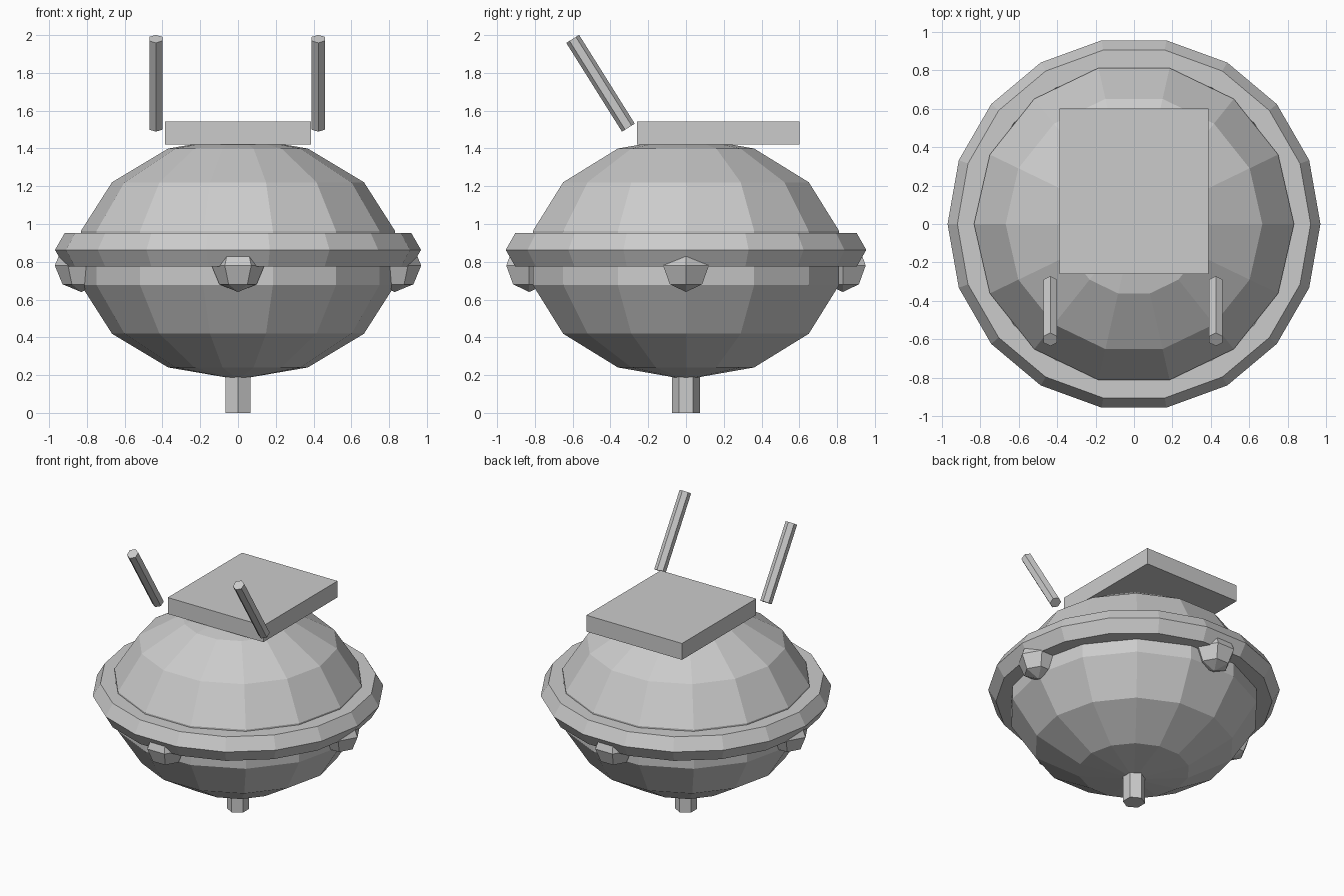
import bpy, bmesh
from math import sin, cos, pi, tau
from mathutils import Vector

cube = bpy.data.objects.get("Cube")
if cube:
    bpy.data.objects.remove(cube, do_unlink=True)

GREY = (0.6, 0.6, 0.6, 1)
grey = bpy.data.materials.new("plain grey")
grey.use_nodes = True
grey.diffuse_color = GREY
grey.node_tree.nodes["Principled BSDF"].inputs["Base Color"].default_value = GREY


def finish(bm, name, location):
    """Turn a bmesh into a flat shaded object."""
    bmesh.ops.recalc_face_normals(bm, faces=bm.faces[:])
    mesh = bpy.data.meshes.new(name)
    bm.to_mesh(mesh)
    bm.free()
    mesh.materials.append(grey)
    obj = bpy.data.objects.new(name, mesh)
    obj.location = location
    bpy.context.collection.objects.link(obj)
    return obj


def faceted_ball(name, location, radius, height, segments, rings):
    """Low-poly sphere with a vertex on the x axis."""
    bm = bmesh.new()
    loops = []
    for i in range(1, rings):
        a = pi * i / rings
        loops.append([bm.verts.new((radius * sin(a) * cos(tau * j / segments),
                                    radius * sin(a) * sin(tau * j / segments),
                                    height * cos(a))) for j in range(segments)])
    top, bottom = bm.verts.new((0, 0, height)), bm.verts.new((0, 0, -height))
    for j in range(segments):
        k = (j + 1) % segments
        bm.faces.new((top, loops[0][j], loops[0][k]))
        bm.faces.new((bottom, loops[-1][k], loops[-1][j]))
        for upper, lower in zip(loops, loops[1:]):
            bm.faces.new((upper[j], lower[j], lower[k], upper[k]))
    return finish(bm, name, location)


def hex_rod(name, start, end, radius):
    """Six sided rod between two points, with two edges in the yz plane."""
    start, end = Vector(start), Vector(end)
    axis = (end - start).normalized()
    side = Vector((1, 0, 0))
    front = axis.cross(side)
    bm = bmesh.new()
    loops = []
    for centre in (start, end):
        loops.append([bm.verts.new(centre + radius * (front * cos(tau * j / 6) + side * sin(tau * j / 6)))
                      for j in range(6)])
    for j in range(6):
        k = (j + 1) % 6
        bm.faces.new((loops[0][j], loops[0][k], loops[1][k], loops[1][j]))
    for loop in loops:
        bm.faces.new(loop)
    return finish(bm, name, (0, 0, 0))


# Flattened body
faceted_ball("body", (0, 0, 0.82), 0.853, 0.643, 14, 7)

# Rim around the middle
bpy.ops.mesh.primitive_torus_add(location=(0, 0, 0.863), major_radius=0.867, minor_radius=0.102,
                                 major_segments=18, minor_segments=6)
rim = bpy.context.object
rim.name = "rim"
rim.data.materials.append(grey)
for face in rim.data.polygons:
    face.use_smooth = False

# Four knobs under the rim
for name, x, y in (("left", 1, 0), ("right", -1, 0), ("front", 0, -1), ("back", 0, 1)):
    faceted_ball(name + "_knob", (0.83 * x, 0.83 * y, 0.78), 0.14, 0.14, 6, 4)

# Stem below the body
hex_rod("stem", (0, 0, 0), (0, 0, 0.38), 0.075)

# Flat slab on top
bm = bmesh.new()
bmesh.ops.create_cube(bm, size=1)
bmesh.ops.scale(bm, vec=(0.775, 0.86, 0.12), verts=bm.verts[:])
finish(bm, "top_slab", (0, 0.17, 1.482))

# Two rods leaning forward
for name, x in (("left_rod", 0.425), ("right_rod", -0.435)):
    hex_rod(name, (x, -0.305, 1.51), (x, -0.6, 1.98), 0.04)
